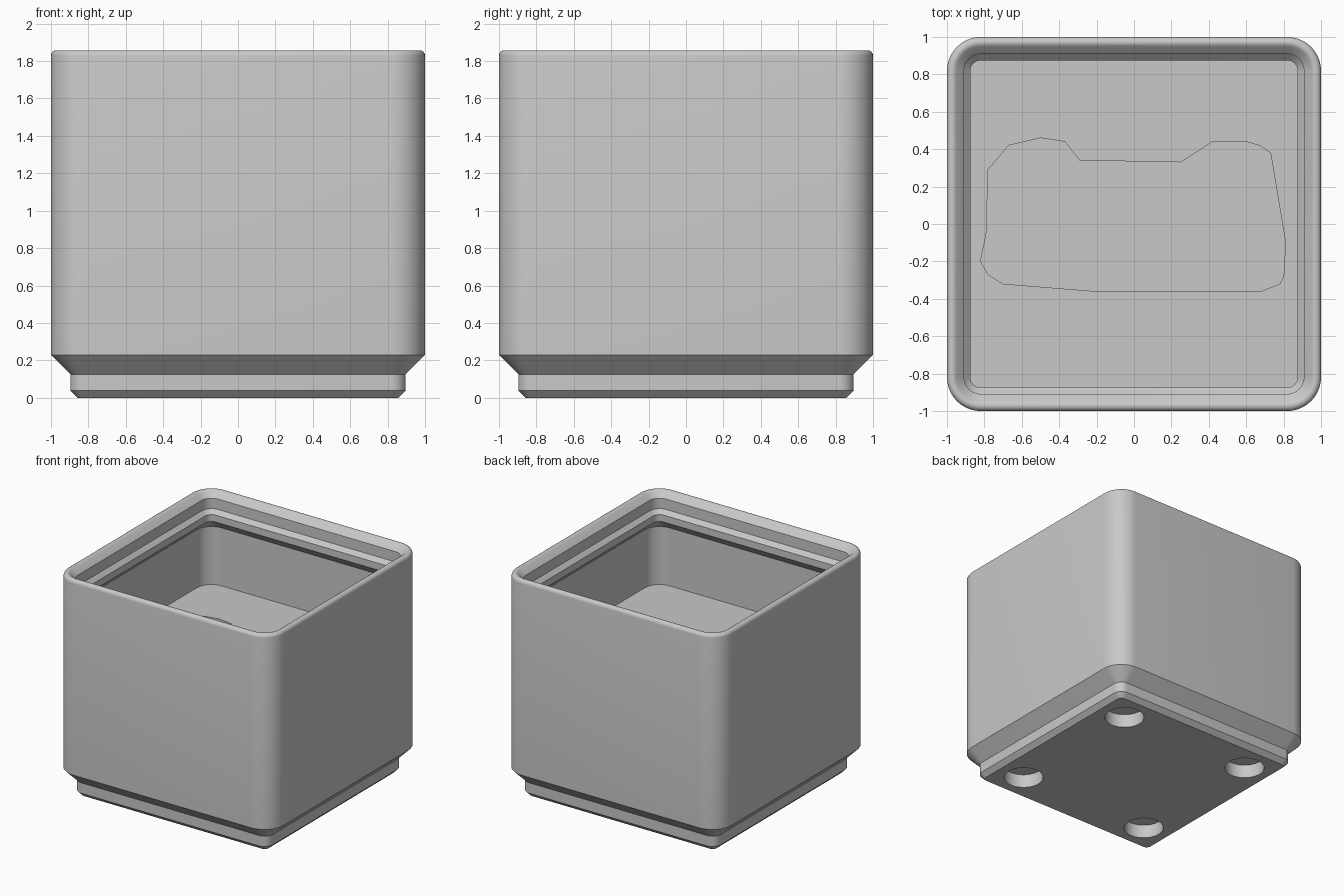
import bpy
import bmesh
from math import sin, cos, pi, radians

cube = bpy.data.objects.get("Cube")
if cube:
    bpy.data.objects.remove(cube, do_unlink=True)

MM = 2 / 41.5            # the bin is drawn in millimetres, then scaled
CORNER = 3.75            # outer corner radius
CENTRE = 41.5 / 2 - CORNER   # every corner arc shares this centre
STEPS = 10               # segments per corner

grey = bpy.data.materials.new("light_grey")
grey.use_nodes = True
colour = (0.58, 0.58, 0.58, 1)
grey.diffuse_color = colour
grey.node_tree.nodes["Principled BSDF"].inputs["Base Color"].default_value = colour


def rounded_square(inset):
    """Outline of the bin, moved inward by inset."""
    radius = CORNER - inset
    points = []
    for quarter, (sx, sy) in enumerate([(1, 1), (-1, 1), (-1, -1), (1, -1)]):
        for i in range(STEPS + 1):
            a = (quarter + i / STEPS) * pi / 2
            points.append((sx * CENTRE + radius * cos(a), sy * CENTRE + radius * sin(a)))
    return points


def loft(name, layers):
    """Closed solid through a list of (outline, height) layers."""
    bm = bmesh.new()
    rings = [[bm.verts.new((x * MM, y * MM, z * MM)) for x, y in outline]
             for outline, z in layers]
    count = len(rings[0])
    for low, high in zip(rings, rings[1:]):
        for i in range(count):
            j = (i + 1) % count
            bm.faces.new((low[i], low[j], high[j], high[i]))
    bm.faces.new(rings[0][::-1])
    bm.faces.new(rings[-1])
    bmesh.ops.recalc_face_normals(bm, faces=bm.faces)
    mesh = bpy.data.meshes.new(name)
    bm.to_mesh(mesh)
    bm.free()
    mesh.materials.append(grey)
    obj = bpy.data.objects.new(name, mesh)
    bpy.context.collection.objects.link(obj)
    return obj


def cut(target, outline, bottom, top):
    """Cut a straight-sided hole and discard the cutter."""
    cutter = loft("cutter", [(outline, bottom), (outline, top)])
    cutter.hide_render = True
    mod = target.modifiers.new("hole", "BOOLEAN")
    mod.operation = "DIFFERENCE"
    mod.solver = "EXACT"
    mod.object = cutter
    bpy.context.view_layer.objects.active = target
    bpy.ops.object.modifier_apply(modifier=mod.name)
    bpy.data.objects.remove(cutter, do_unlink=True)


# Wall section as (inset, height): stepped foot, outer wall
FLOOR = 22.1
foot = [(2.95, 0), (2.15, 0.8), (2.15, 2.6), (0, 4.75)]
# Rounded top of the rim
rim = []
for step in range(7):
    t = radians(135) * step / 6
    rim.append((0.6 - 0.6 * cos(t), 37.95 + 0.6 * sin(t)))
# Stacking ledge, its sloped underside, inner wall and raised floor
inside = [(1.9, 37.5), (1.9, 35.7), (2.6, 35), (2.6, 33.8), (0.95, 32.15), (0.95, FLOOR)]

body = loft("storage_bin", [(rounded_square(d), z) for d, z in foot + rim + inside])

# Round magnet holes under the foot
for sx in (-1, 1):
    for sy in (-1, 1):
        circle = [(sx * 13 + 3.25 * cos(i * pi / 20), sy * 13 + 3.25 * sin(i * pi / 20))
                  for i in range(40)]
        cut(body, circle, -1, 2.4)

# Shaped pocket sunk into the floor
pocket = [(-.82, -.2), (-.78, -.27), (-.7, -.32), (-.2, -.36), (.68, -.36), (.78, -.32),
          (.8, -.28), (.81, -.1), (.73, .38), (.67, .42), (.6, .44), (.42, .44),
          (.25, .33), (-.29, .34), (-.37, .44), (-.5, .46), (-.67, .42), (-.78, .29),
          (-.79, -.05)]
cut(body, [(x / MM, y / MM) for x, y in pocket], 12, FLOOR + 2)

# Smooth corners, crisp ledges
bpy.ops.object.select_all(action="DESELECT")
body.select_set(True)
bpy.context.view_layer.objects.active = body
bpy.ops.object.shade_smooth_by_angle(angle=radians(30))
